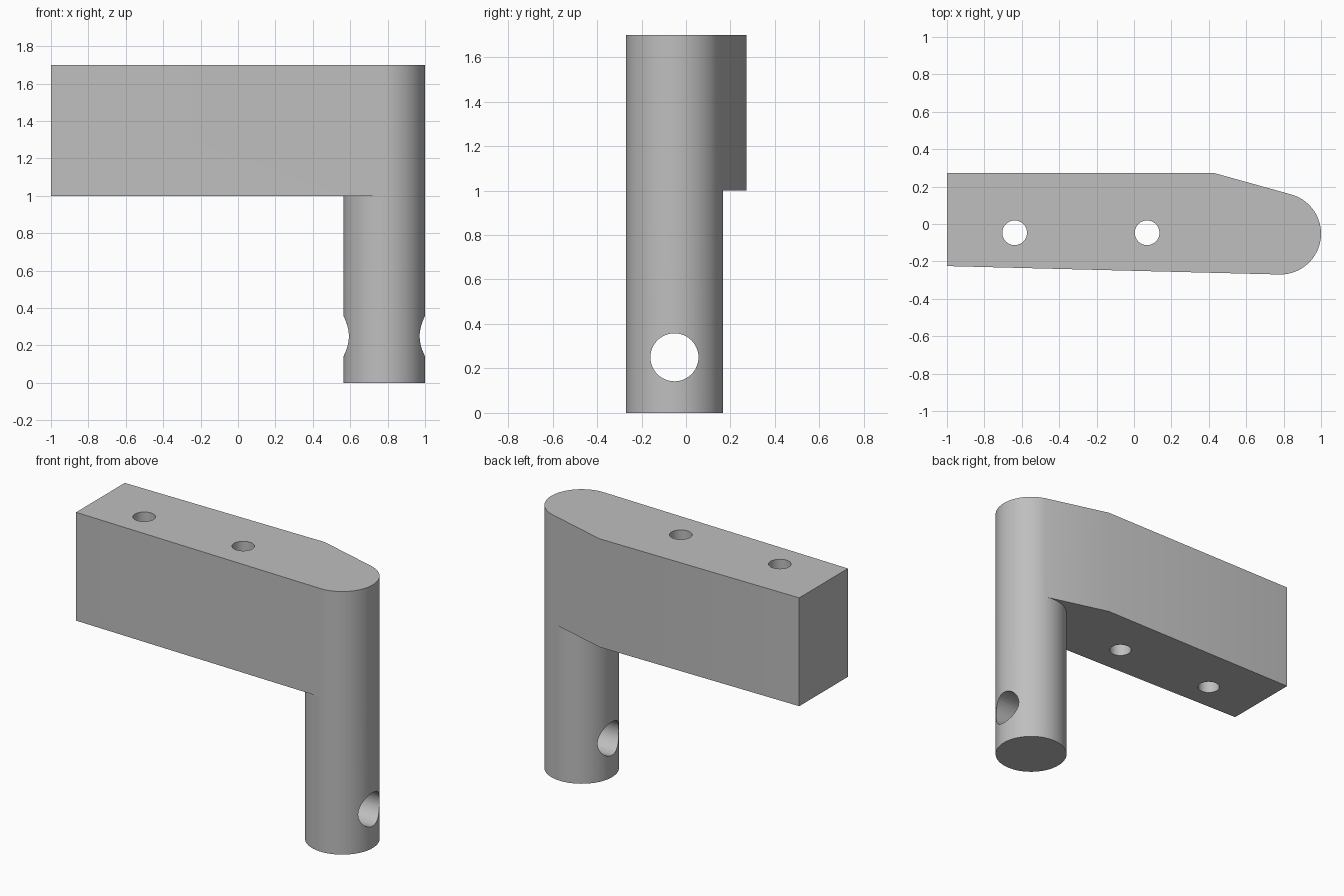
import bpy, bmesh
from math import atan2, acos, cos, sin, hypot, pi, radians
from mathutils import Matrix

default = bpy.data.objects.get("Cube")
if default:
    bpy.data.objects.remove(default, do_unlink=True)

CX, CY, R = 0.782, -0.052, 0.218      # post axis and radius
SHOULDER, TOP = 1.0, 1.7              # underside and top of the arm

grey = bpy.data.materials.new("grey_metal")
grey.use_nodes = True
colour = (0.52, 0.52, 0.52, 1)
grey.diffuse_color = colour
grey.node_tree.nodes["Principled BSDF"].inputs["Base Color"].default_value = colour


def make_object(name, bm):
    bmesh.ops.recalc_face_normals(bm, faces=bm.faces)
    mesh = bpy.data.meshes.new(name)
    bm.to_mesh(mesh)
    bm.free()
    mesh.materials.append(grey)
    obj = bpy.data.objects.new(name, mesh)
    bpy.context.collection.objects.link(obj)
    return obj


def tangent_angle(point, side):
    """Angle on the post where a line from the point touches it."""
    dx, dy = point[0] - CX, point[1] - CY
    return atan2(dy, dx) + side * acos(R / hypot(dx, dy))


def arc(start, end, steps):
    return [(CX + R * cos(a), CY + R * sin(a))
            for a in (start + (end - start) * i / steps for i in range(steps + 1))]


# Outline: rounded nose tangent to the two long sides of the arm
corners = [(0.43, 0.272), (-1, 0.272), (-1, -0.225)]
a_back = tangent_angle(corners[0], -1)
a_front = tangent_angle(corners[-1], 1)
a_front = (a_front + pi) % (2 * pi) - pi
nose = arc(a_front, a_back, 36)
hidden = arc(a_back, a_front + 2 * pi, 40)[1:-1]

# Arm and post as one closed body
bm = bmesh.new()


def ring(points, z):
    return [bm.verts.new((x, y, z)) for x, y in points]


def wall(lower, upper, smooth):
    for i in range(len(lower) - 1):
        bm.faces.new((lower[i], lower[i + 1], upper[i + 1], upper[i])).smooth = smooth


nose_low, nose_mid, nose_top = (ring(nose, z) for z in (0, SHOULDER, TOP))
back_low, back_mid = (ring(hidden, z) for z in (0, SHOULDER))
arm_mid, arm_top = (ring(corners, z) for z in (SHOULDER, TOP))
wall(nose_low, nose_mid, True)
wall(nose_mid, nose_top, True)
wall([nose_low[-1], *back_low, nose_low[0]], [nose_mid[-1], *back_mid, nose_mid[0]], True)
wall([nose_mid[-1], *arm_mid, nose_mid[0]], [nose_top[-1], *arm_top, nose_top[0]], False)
bm.faces.new(nose_low + back_low)
bm.faces.new(nose_top + arm_top)
bm.faces.new([nose_mid[-1], *arm_mid, nose_mid[0], *reversed(back_mid)])
body = make_object("arm_and_post", bm)


def drill(name, radius, depth, matrix):
    cutter_bm = bmesh.new()
    bmesh.ops.create_cone(cutter_bm, cap_ends=True, segments=48, radius1=radius,
                          radius2=radius, depth=depth, matrix=matrix)
    for face in cutter_bm.faces:
        face.smooth = len(face.verts) == 4
    cutter = make_object(name, cutter_bm)
    cutter.hide_render = True
    mod = body.modifiers.new(name, 'BOOLEAN')
    mod.operation = 'DIFFERENCE'
    mod.solver = 'EXACT'
    mod.object = cutter
    return cutter


# Two screw holes down through the arm, one pin hole across the post
cutters = [drill("screw_hole", 0.066, 2, Matrix.Translation((x, -0.047, 1.35)))
           for x in (-0.638, 0.07)]
cutters.append(drill("pin_hole", 0.108, 1, Matrix.Translation((CX, CY, 0.25))
                     @ Matrix.Rotation(pi / 2, 4, 'Y')))

# Bake the holes in and keep the rims crisp
bpy.context.view_layer.update()
graph = bpy.context.evaluated_depsgraph_get()
baked = bpy.data.meshes.new_from_object(body.evaluated_get(graph))
body.modifiers.clear()
body.data = baked
baked.set_sharp_from_angle(angle=radians(30))
for cutter in cutters:
    bpy.data.objects.remove(cutter, do_unlink=True)
